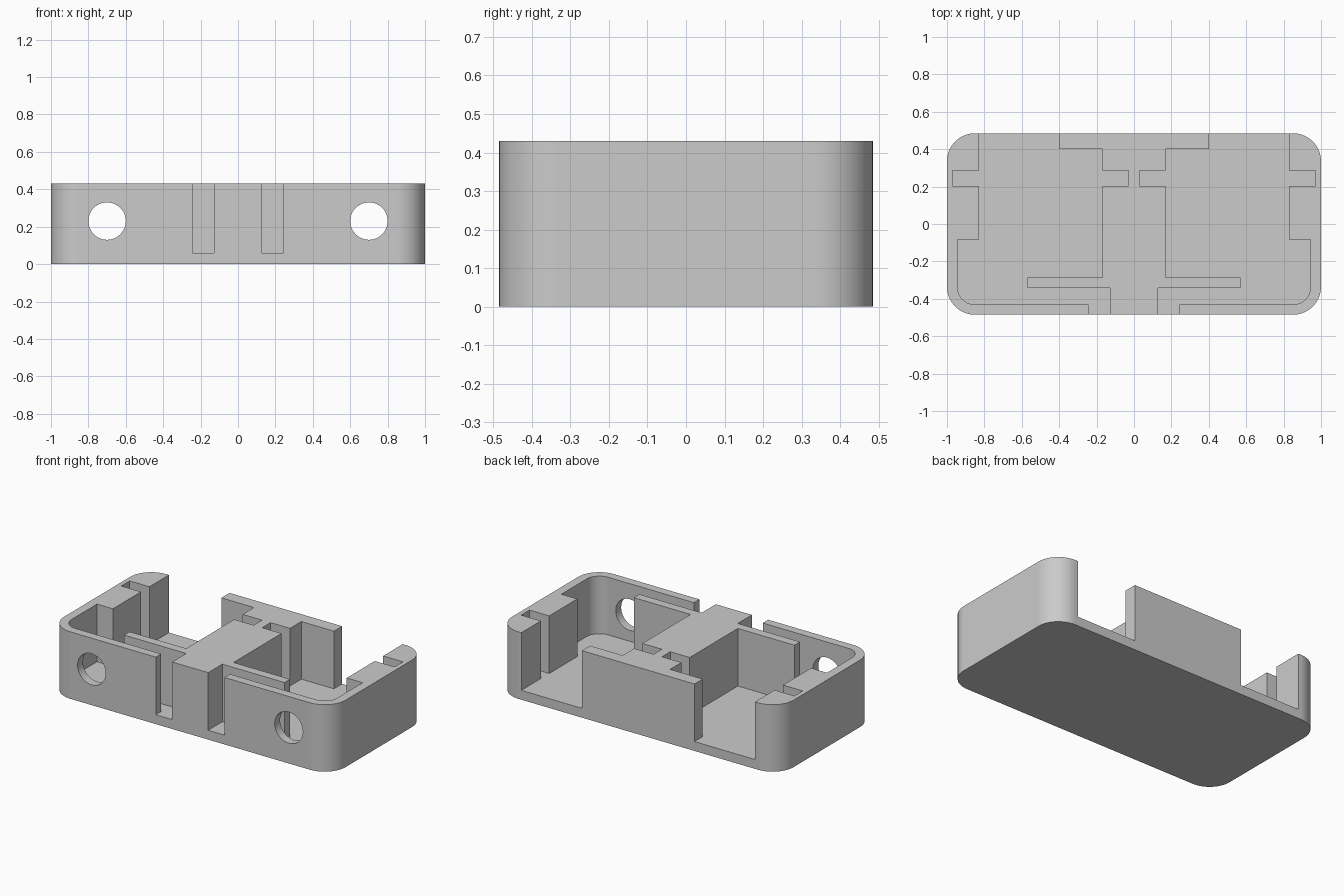
import bpy
import bmesh
from math import cos, sin, pi, radians
from mathutils import Vector, Matrix

HX, HY, HEIGHT, FLOOR = 1.0, 0.485, 0.43, 0.06
OUT = 0.6  # cutters overshoot the open sides to here

cube = bpy.data.objects.get("Cube")
if cube:
    bpy.data.objects.remove(cube, do_unlink=True)

grey = bpy.data.materials.new("light grey plastic")
grey.use_nodes = True
colour = (0.6, 0.6, 0.6, 1)
grey.diffuse_color = colour
grey.node_tree.nodes["Principled BSDF"].inputs["Base Color"].default_value = colour


def arc(cx, cy, r, start, steps=16):
    """Quarter arc, counter-clockwise from the start angle."""
    return [(cx + r * cos(start + pi / 2 * i / steps),
             cy + r * sin(start + pi / 2 * i / steps)) for i in range(steps + 1)]


def finish(name, bm):
    bmesh.ops.recalc_face_normals(bm, faces=bm.faces)
    mesh = bpy.data.meshes.new(name)
    bm.to_mesh(mesh)
    bm.free()
    obj = bpy.data.objects.new(name, mesh)
    mesh.materials.append(grey)
    bpy.context.collection.objects.link(obj)
    return obj


def prism(name, points, z0, z1):
    bm = bmesh.new()
    face = bm.faces.new([bm.verts.new((x, y, z0)) for x, y in points])
    top = bmesh.ops.extrude_face_region(bm, geom=[face])["geom"]
    bmesh.ops.translate(bm, vec=Vector((0, 0, z1 - z0)),
                        verts=[v for v in top if isinstance(v, bmesh.types.BMVert)])
    return finish(name, bm)


def cut(body, cutter):
    cutter.hide_render = True
    mod = body.modifiers.new("cut", 'BOOLEAN')
    mod.operation = 'DIFFERENCE'
    mod.solver = 'EXACT'
    mod.object = cutter
    bpy.context.view_layer.objects.active = body
    bpy.ops.object.modifier_apply(modifier=mod.name)
    bpy.data.objects.remove(cutter, do_unlink=True)


# Rounded solid block
r = 0.15
outline = []
for k, (sx, sy) in enumerate([(1, 1), (-1, 1), (-1, -1), (1, -1)]):
    outline += arc(sx * (HX - r), sy * (HY - r), r, k * pi / 2)
body = prism("case_tray", outline, 0, HEIGHT)

# Left-hand pocket outline: outer wall, front slot, then the central spine
pr = 0.09
pocket = [(-0.83, OUT), (-0.83, 0.287), (-0.97, 0.287), (-0.97, 0.202),
          (-0.83, 0.202), (-0.83, -0.083), (-0.943, -0.083)]
pocket += arc(-0.943 + pr, -0.43 + pr, pr, pi)
pocket += [(-0.244, -0.43), (-0.244, -OUT), (-0.128, -OUT), (-0.128, -0.342),
           (-0.57, -0.342), (-0.57, -0.286), (-0.168, -0.286), (-0.168, 0.202),
           (-0.03, 0.202), (-0.03, 0.287), (-0.168, 0.287), (-0.168, 0.402),
           (-0.4, 0.402), (-0.4, OUT)]

for side in (1, -1):
    # Pocket open at the top, back and front slot
    cut(body, prism("pocket_cutter", [(side * x, y) for x, y in pocket], FLOOR, OUT))
    # Round port in the front wall
    bm = bmesh.new()
    bmesh.ops.create_cone(bm, cap_ends=True, segments=48, radius1=0.1, radius2=0.1,
                          depth=0.25,
                          matrix=Matrix.Translation((side * 0.7, -0.48, 0.23))
                          @ Matrix.Rotation(radians(90), 4, 'X'))
    cut(body, finish("port_cutter", bm))

# Smooth curved walls, crisp edges
bpy.ops.object.select_all(action='DESELECT')
body.select_set(True)
bpy.context.view_layer.objects.active = body
bpy.ops.object.shade_smooth_by_angle(angle=radians(30))
normals = body.modifiers.new("even_normals", 'WEIGHTED_NORMAL')
normals.keep_sharp = True
